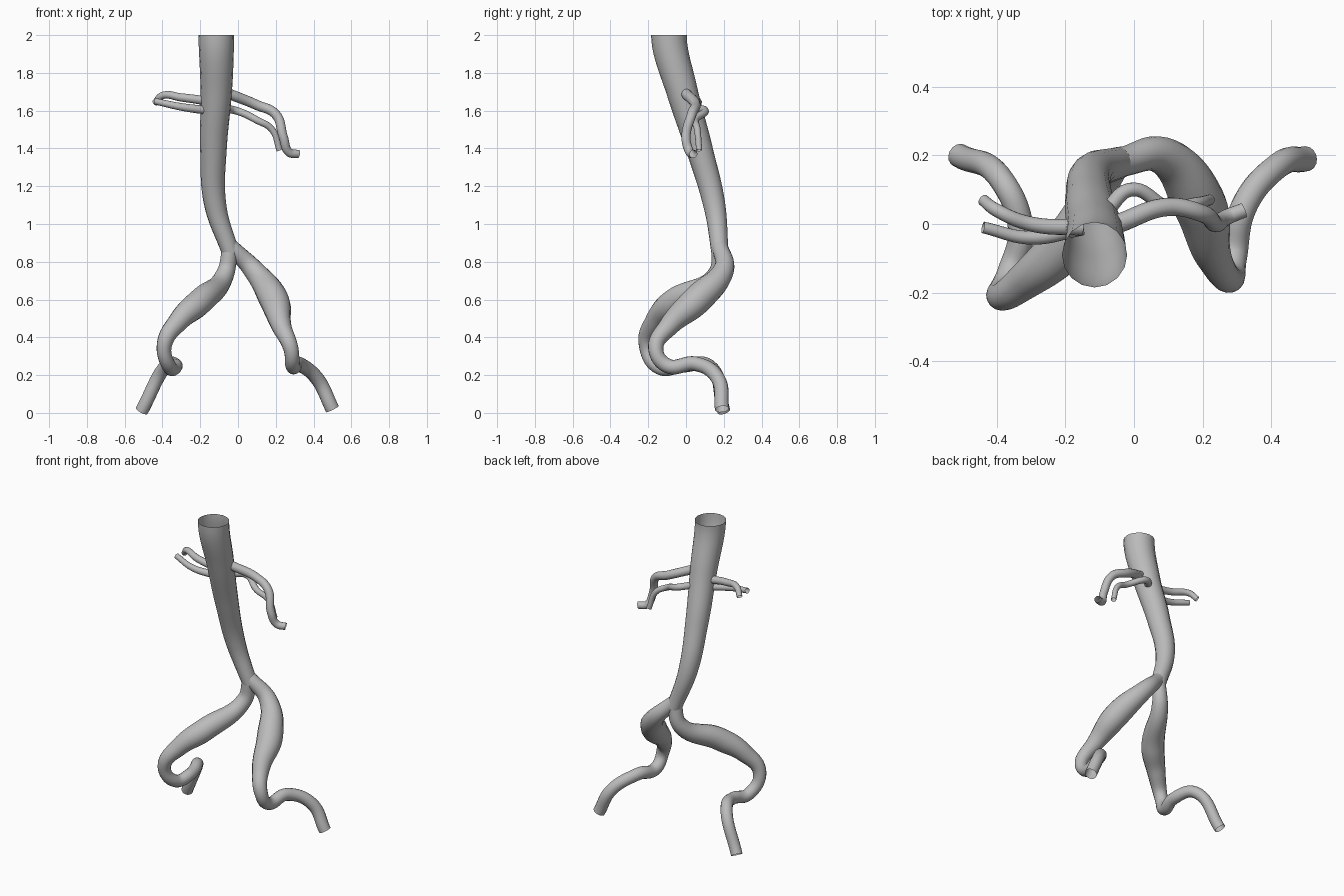
import bpy
from math import exp
from mathutils import Vector

cube = bpy.data.objects.get("Cube")
if cube:
    bpy.data.objects.remove(cube)

# Single flat grey for all vessels
shade = (0.5, 0.5, 0.5, 1)
grey = bpy.data.materials.new("vessel grey")
grey.use_nodes = True
grey.diffuse_color = shade
grey.node_tree.nodes["Principled BSDF"].inputs["Base Color"].default_value = shade


def tube(name, path, start_radius, end_radius, bulge=0, bulge_at=0, level_start=False):
    """Open, hollow tube: the radius tapers evenly, with an optional swelling near one path point."""
    curve = bpy.data.curves.new(name, "CURVE")
    curve.dimensions = "3D"
    curve.bevel_depth = 1
    curve.bevel_resolution = 6
    curve.resolution_u = 10
    spline = curve.splines.new("BEZIER")
    spline.radius_interpolation = "CARDINAL"
    spline.bezier_points.add(len(path) - 1)
    for index, (point, position) in enumerate(zip(spline.bezier_points, path)):
        along = index / (len(path) - 1)
        taper = start_radius + (end_radius - start_radius) * along
        point.co = position
        point.radius = taper + bulge * exp(-(index - bulge_at) ** 2)
        point.handle_left_type = point.handle_right_type = "AUTO"
    if level_start:
        # A vertical first handle gives a horizontal cut
        first = spline.bezier_points[0]
        first.handle_left_type = first.handle_right_type = "FREE"
        reach = Vector((0, 0, start_radius))
        first.handle_left = first.co + reach
        first.handle_right = first.co - reach
    curve.materials.append(grey)
    vessel = bpy.data.objects.new(name, curve)
    bpy.context.collection.objects.link(vessel)
    bpy.ops.object.select_all(action="DESELECT")
    vessel.select_set(True)
    bpy.context.view_layer.objects.active = vessel
    bpy.ops.object.convert(target="MESH")
    bpy.ops.object.shade_smooth()


# Main trunk, leaning back as it descends
tube("trunk",
     path=[(-.115, -.09, 2), (-.115, -.02, 1.7), (-.13, .07, 1.4),
           (-.12, .15, 1.1), (-.04, .18, .85)],
     start_radius=.095, end_radius=.046, level_start=True)

# Lower branches: each swells, loops forward, then turns back and down
tube("left_lower_branch",
     path=[(-.04, .18, .88), (.08, .2, .76), (.19, .06, .6),
           (.23, -.09, .46), (.28, -.16, .34), (.29, -.1, .25),
           (.32, .05, .26), (.42, .17, .18), (.5, .19, .02)],
     start_radius=.042, end_radius=.037, bulge=.037, bulge_at=2)
tube("right_lower_branch",
     path=[(-.04, .18, .88), (-.07, .16, .73), (-.2, -.06, .59),
           (-.31, -.16, .49), (-.39, -.21, .36), (-.36, -.14, .24),
           (-.33, -.02, .25), (-.38, .12, .25), (-.51, .2, .01)],
     start_radius=.043, end_radius=.035, bulge=.03, bulge_at=2.2)

# Thin side branches, starting inside the trunk wall
tube("left_upper_side_branch",
     path=[(-.05, 0, 1.69), (.1, .05, 1.63), (.2, .03, 1.58),
           (.24, 0, 1.46), (.27, .02, 1.38), (.32, .04, 1.37)],
     start_radius=.028, end_radius=.022)
tube("left_lower_side_branch",
     path=[(-.08, .04, 1.61), (-.01, .1, 1.6), (.1, .05, 1.55),
           (.18, .06, 1.5), (.22, .07, 1.39)],
     start_radius=.022, end_radius=.016)
tube("right_upper_side_branch",
     path=[(-.15, -.01, 1.65), (-.3, 0, 1.67), (-.4, .04, 1.68), (-.44, .07, 1.64)],
     start_radius=.024, end_radius=.017)
tube("right_lower_side_branch",
     path=[(-.15, -.01, 1.6), (-.3, -.04, 1.62), (-.44, -.01, 1.65)],
     start_radius=.023, end_radius=.017)
